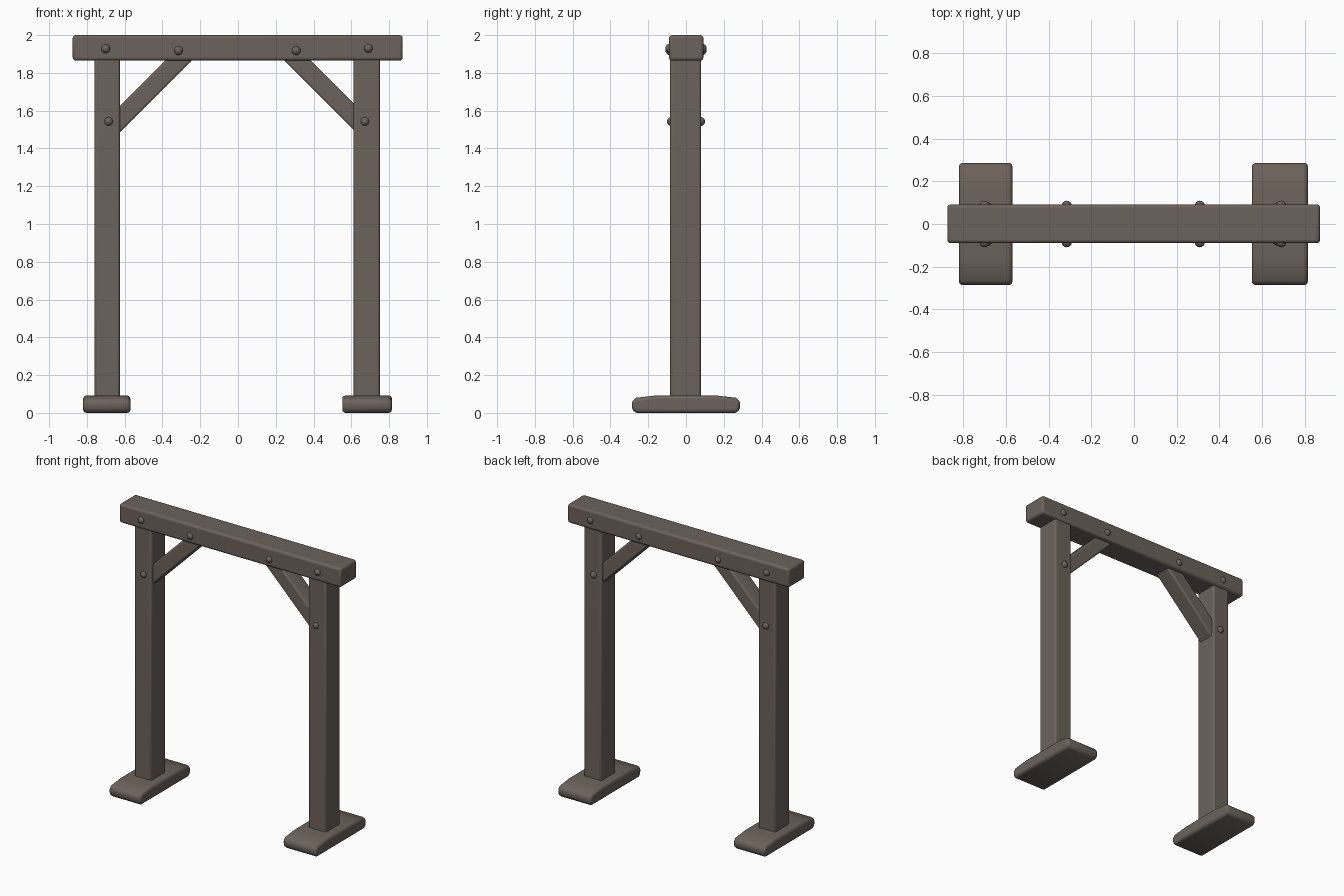
import bpy, bmesh, math
from mathutils import Matrix, Vector

old = bpy.data.objects.get("Cube")
if old:
    bpy.data.objects.remove(old, do_unlink=True)

wood = bpy.data.materials.new("weathered brown wood")
wood.use_nodes = True
colour = (0.15, 0.122, 0.103, 1)
wood.diffuse_color = colour
shader = wood.node_tree.nodes["Principled BSDF"]
shader.inputs["Base Color"].default_value = colour
shader.inputs["Roughness"].default_value = 0.9


def finish(name, bm, bevel=0.0):
    bmesh.ops.recalc_face_normals(bm, faces=bm.faces)
    mesh = bpy.data.meshes.new(name)
    bm.to_mesh(mesh)
    bm.free()
    mesh.materials.append(wood)
    obj = bpy.data.objects.new(name, mesh)
    bpy.context.collection.objects.link(obj)
    if bevel:
        mod = obj.modifiers.new("worn edges", "BEVEL")
        mod.width = bevel
        mod.segments = 3
        mod.limit_method = "ANGLE"
        mod.angle_limit = math.radians(40)
    bpy.ops.object.select_all(action="DESELECT")
    obj.select_set(True)
    bpy.context.view_layer.objects.active = obj
    bpy.ops.object.shade_smooth_by_angle(angle=math.radians(50))
    return obj


def box(name, low, high, bevel):
    low, high = Vector(low), Vector(high)
    bm = bmesh.new()
    bmesh.ops.create_cube(bm, size=1, matrix=Matrix.Translation((low + high) / 2)
                          @ Matrix.Diagonal((*(high - low), 1)))
    return finish(name, bm, bevel)


def prism(name, outline, axis, start, end, bevel):
    """Extrude a 2D outline along x or y; the outline's second value is z."""
    bm = bmesh.new()
    place = (lambda u, z, d: (d, u, z)) if axis == "x" else (lambda u, z, d: (u, d, z))
    face = bm.faces.new([bm.verts.new(place(u, z, start)) for u, z in outline])
    grown = bmesh.ops.extrude_face_region(bm, geom=[face])["geom"]
    verts = [v for v in grown if isinstance(v, bmesh.types.BMVert)]
    bmesh.ops.translate(bm, verts=verts, vec=place(0, 0, end - start))
    return finish(name, bm, bevel)


def peg(name, x, z, face_y, side):
    """Domed peg head standing out of a front or back face."""
    bm = bmesh.new()
    bmesh.ops.create_uvsphere(bm, u_segments=16, v_segments=10, radius=0.024,
                              matrix=Matrix.Translation((x, side * face_y, z)))
    return finish(name, bm)


# Top beam
box("top_beam", (-0.875, -0.09, 1.865), (0.872, 0.092, 2.0), 0.016)

# Posts
box("right_post", (-0.76, -0.085, 0.06), (-0.625, 0.08, 1.88), 0.014)
box("left_post", (0.612, -0.085, 0.06), (0.752, 0.08, 1.88), 0.014)

# Feet, with rounded upper ends
half = [(0.262, 0.0), (0.285, 0.015), (0.288, 0.06), (0.265, 0.08), (0.16, 0.092)]
foot = half + [(-y, z) for y, z in reversed(half)]
prism("right_foot", foot, "x", -0.82, -0.57, 0.018)
prism("left_foot", foot, "x", 0.552, 0.815, 0.018)

# Diagonal braces, let into the post and the beam
brace = [(0.66, 1.45), (0.66, 1.59), (0.36, 1.89), (0.22, 1.89)]
for name, side in (("right_brace", -1), ("left_brace", 1)):
    prism(name, [(side * x, z) for x, z in brace], "y", -0.062, 0.062, 0.012)

# Pegs, on both the front and the back
spots = [("right_beam_peg", -0.70, 1.928, 0.085), ("right_brace_peg", -0.315, 1.918, 0.085),
         ("left_brace_peg", 0.308, 1.918, 0.085), ("left_beam_peg", 0.69, 1.93, 0.085),
         ("right_post_peg", -0.685, 1.543, 0.077), ("left_post_peg", 0.672, 1.543, 0.077)]
for name, x, z, y in spots:
    for end, side in (("front", -1), ("back", 1)):
        peg(f"{name}_{end}", x, z, y, side)
